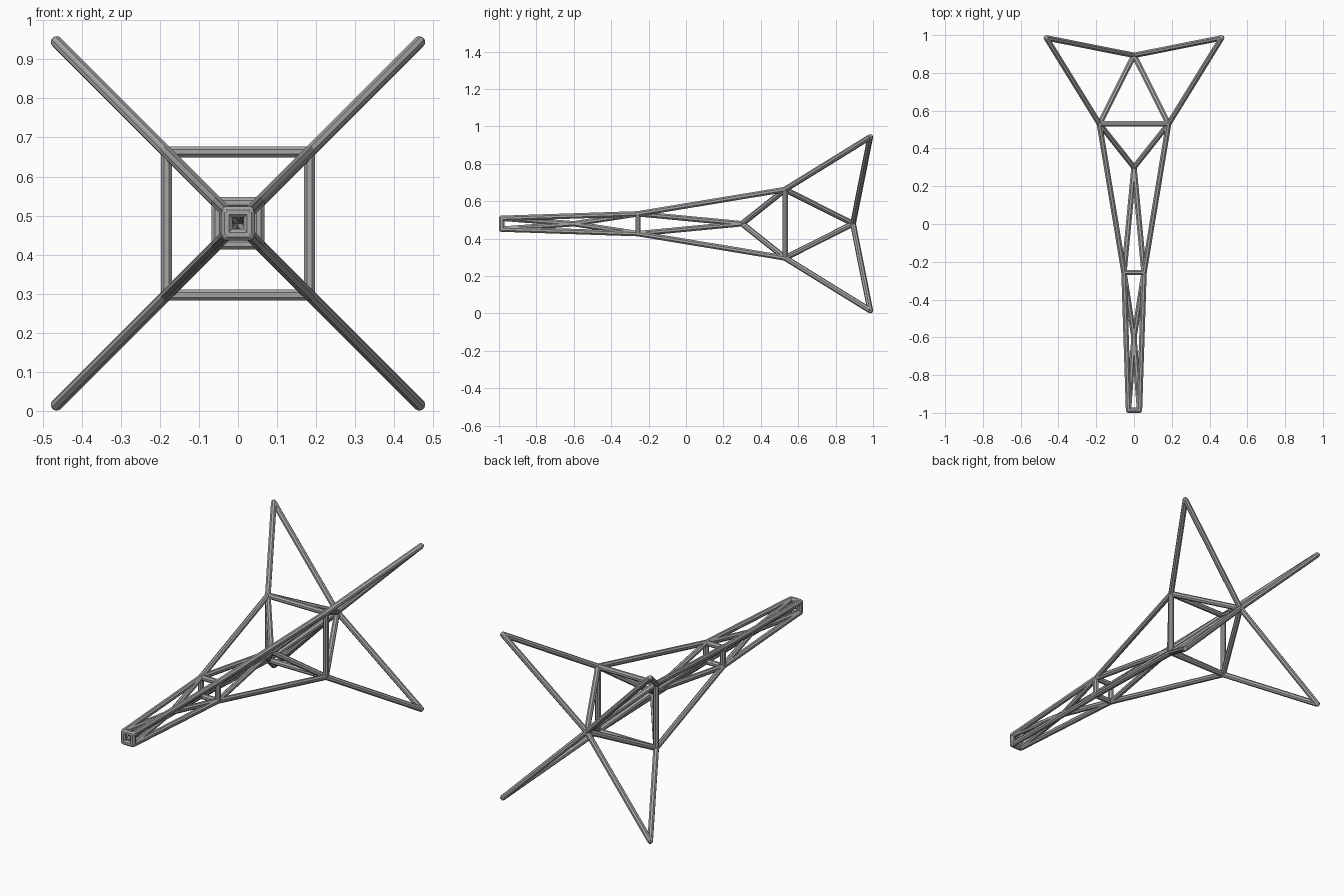
import bpy, bmesh, math
from mathutils import Vector, Matrix

cube = bpy.data.objects.get("Cube")
if cube:
    bpy.data.objects.remove(cube, do_unlink=True)

RADIUS = 0.0155
SIDES = 8
MID_Z = 0.48

steel = bpy.data.materials.new("grey_steel")
steel.use_nodes = True
color = (0.38, 0.38, 0.38, 1)
steel.diffuse_color = color
steel.node_tree.nodes["Principled BSDF"].inputs["Base Color"].default_value = color


def ring(y, half):
    """Four corners of a square frame, in order round the long axis."""
    signs = [(1, 1), (-1, 1), (-1, -1), (1, -1)]
    return [Vector((sx * half, y, MID_Z + sz * half)) for sx, sz in signs]


def tubes(name, pairs):
    """One object made of faceted tubes with small rounded joints."""
    bm = bmesh.new()
    joints = set()
    for a, b in pairs:
        d = b - a
        turn = d.to_track_quat('Z', 'Y').to_matrix().to_4x4()
        place = Matrix.Translation((a + b) / 2) @ turn @ Matrix.Rotation(math.pi / SIDES, 4, 'Z')
        bmesh.ops.create_cone(bm, cap_ends=True, segments=SIDES, radius1=RADIUS,
                              radius2=RADIUS, depth=d.length, matrix=place)
        joints.update((tuple(a), tuple(b)))
    for p in sorted(joints):
        bmesh.ops.create_uvsphere(bm, u_segments=SIDES, v_segments=6, radius=RADIUS * 0.97,
                                  matrix=Matrix.Translation(p))
    mesh = bpy.data.meshes.new(name)
    bm.to_mesh(mesh)
    bm.free()
    mesh.materials.append(steel)
    obj = bpy.data.objects.new(name, mesh)
    bpy.context.collection.objects.link(obj)


def loop(points):
    return list(zip(points, points[1:] + points[:1]))


def fan(apex, points):
    return [(apex, p) for p in points]


# Key points along the long axis
nose = ring(-0.985, 0.029)
waist = ring(-0.257, 0.053)
shoulder = ring(0.53, 0.183)
tips = ring(0.985, 0.464)
nose_hub = Vector((0, -0.6, MID_Z))
inner_hub = Vector((0, 0.3, MID_Z))
rear_hub = Vector((0, 0.893, MID_Z))

# Square frames
tubes("nose_frame", loop(nose))
tubes("waist_frame", loop(waist))
tubes("shoulder_frame", loop(shoulder))

# Long corner rails
tubes("nose_rails", list(zip(nose, waist)))
tubes("body_rails", list(zip(waist, shoulder)))

# Inner braces meeting on the axis
tubes("nose_braces", fan(nose_hub, nose + waist))
tubes("body_braces", fan(inner_hub, waist + shoulder))
tubes("rear_braces", fan(rear_hub, shoulder))

# Four swept fins
tubes("fin_leading_edges", list(zip(shoulder, tips)))
tubes("fin_trailing_edges", fan(rear_hub, tips))
